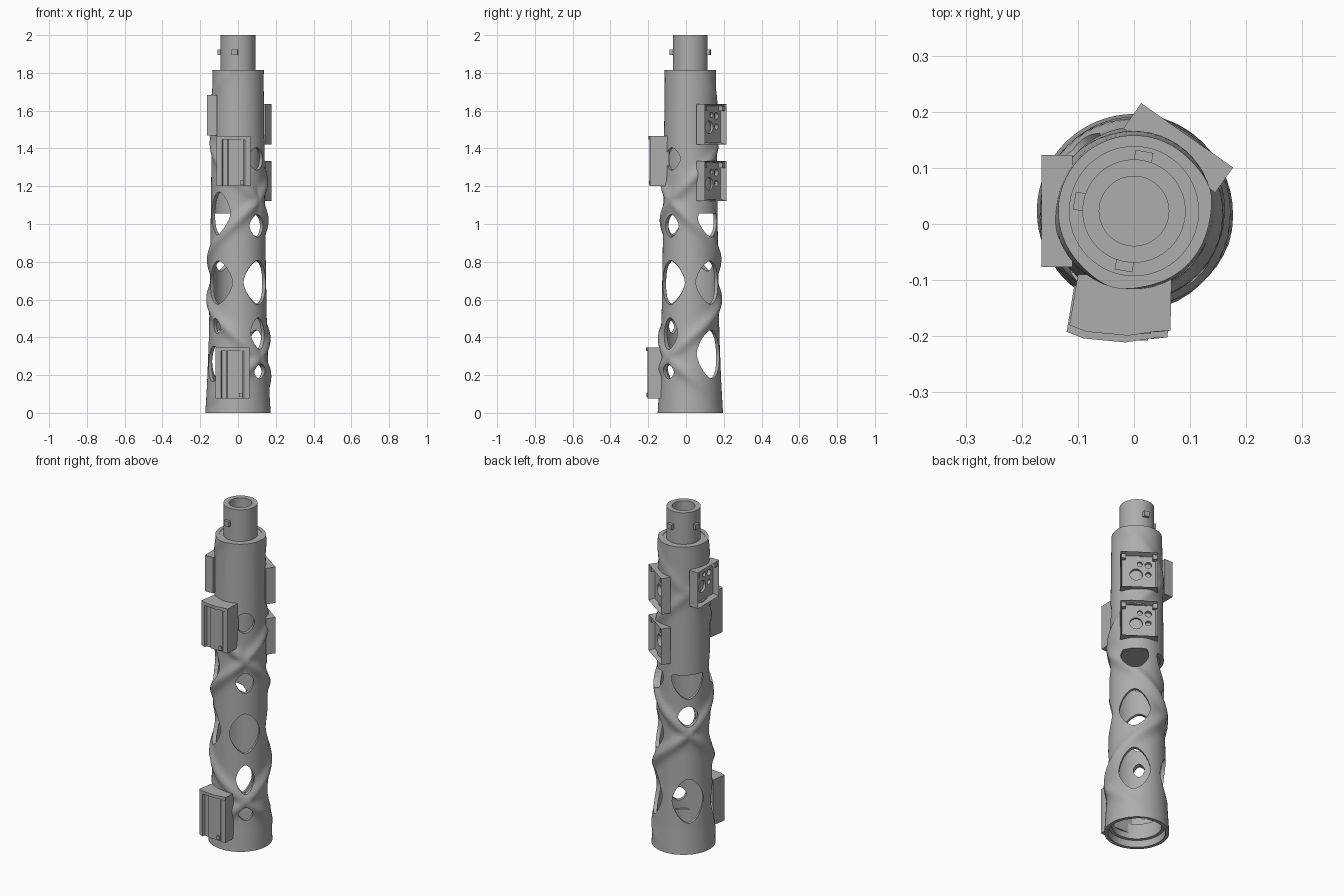
import bpy, bmesh, math
from mathutils import Matrix, Vector

if "Cube" in bpy.data.objects:
    bpy.data.objects.remove(bpy.data.objects["Cube"])

AXIS_Y = 0.023
grey = bpy.data.materials.new("plain grey")
grey.use_nodes = True
COLOUR = (0.42, 0.42, 0.42, 1)
grey.diffuse_color = COLOUR
grey.node_tree.nodes["Principled BSDF"].inputs["Base Color"].default_value = COLOUR


def make(name, bm, smooth=False):
    bmesh.ops.recalc_face_normals(bm, faces=bm.faces)
    mesh = bpy.data.meshes.new(name)
    bm.to_mesh(mesh)
    bm.free()
    mesh.materials.append(grey)
    ob = bpy.data.objects.new(name, mesh)
    bpy.context.collection.objects.link(ob)
    if smooth:
        activate(ob)
        bpy.ops.object.shade_smooth_by_angle(angle=math.radians(35))
    return ob


def activate(ob):
    bpy.ops.object.select_all(action='DESELECT')
    ob.select_set(True)
    bpy.context.view_layer.objects.active = ob


def cut(ob, cutter):
    mod = ob.modifiers.new("cut", 'BOOLEAN')
    mod.operation, mod.solver, mod.object = 'DIFFERENCE', 'EXACT', cutter
    activate(ob)
    bpy.ops.object.modifier_apply(modifier=mod.name)
    bpy.data.objects.remove(cutter)


def radial(angle, z=0.0):
    """Frame on the axis: local x is outward, y is tangential."""
    return Matrix.Translation((0, AXIS_Y, z)) @ Matrix.Rotation(math.radians(angle), 4, 'Z')


def prism(bm, points, offset):
    base = [bm.verts.new(p) for p in points]
    face = bm.faces.new(base)
    out = bmesh.ops.extrude_face_region(bm, geom=[face], use_keep_orig=True)
    top = [v for v in out["geom"] if isinstance(v, bmesh.types.BMVert)]
    bmesh.ops.translate(bm, verts=top, vec=offset)


def block(bm, frame, lo, hi):
    lo, hi = Vector(lo), Vector(hi)
    size = Matrix.Diagonal((*(hi - lo), 1))
    return bmesh.ops.create_cube(bm, size=1, matrix=frame @ Matrix.Translation((lo + hi) / 2) @ size)


def lathe(bm, profile, steps=64):
    verts = [bm.verts.new((r, AXIS_Y, z)) for r, z in profile]
    edges = [bm.edges.new(pair) for pair in zip(verts, verts[1:])]
    bmesh.ops.spin(bm, geom=verts + edges, cent=(0, AXIS_Y, 0), axis=(0, 0, 1),
                   angle=math.tau, steps=steps)
    bmesh.ops.remove_doubles(bm, verts=bm.verts, dist=1e-5)


# Body: tapered tube wrapped by two crossing spiral ridges
BODY_TOP, TURN = 1.815, 433


def base_radius(z):
    stops = [(0, .173), (.15, .164), (.4, .154), (.8, .147), (1.3, .141), (BODY_TOP, .135)]
    for (z0, r0), (z1, r1) in zip(stops, stops[1:]):
        if z <= z1:
            return r0 + (r1 - r0) * (z - z0) / (z1 - z0)
    return stops[-1][1]


def ridge(angle, z):
    total = 0
    for centre in (10 + TURN * (z - .42), -TURN * (z - 1.02)):
        gap = (angle - centre + 180) % 360 - 180
        total = max(total, math.exp(-(gap / 17) ** 2))
    height = .018 if z < 1.2 else max(.006, .018 - .03 * (z - 1.2))
    return total * height * min(1, max(0, z - .03) / .2)


bm = bmesh.new()
SEG, ROWS = 96, 110
rings = []
for side in (0, 1):
    for i in range(ROWS + 1):
        z = BODY_TOP * (i if side == 0 else ROWS - i) / ROWS
        ring = []
        for s in range(SEG):
            a = 360 * s / SEG
            r = base_radius(z) + (ridge(a, z) if side == 0 else -.02)
            ring.append(bm.verts.new(radial(a) @ Vector((r, 0, z))))
        rings.append(ring)
for a, b in zip(rings, rings[1:] + rings[:1]):
    for s in range(SEG):
        t = (s + 1) % SEG
        bm.faces.new((a[s], a[t], b[t], b[s]))
body = make("spiral_body", bm)

# Openings between the ridges: angle, height, half width, half height, highest point
openings = [
    (-45, .69, .083, .118, 2), (-45, .99, .05, .06, 2), (-45, .42, .05, .085, 2),
    (-45, .22, .04, .04, 2), (-45, 1.345, .055, .06, 2),
    (45, .69, .083, .115, 2), (45, .31, .085, .13, 2), (45, 1.02, .075, .09, 1.055),
    (135, .31, .086, .13, 2), (135, .81, .055, .06, 2), (135, 1.03, .086, .12, 1.055),
    (225, .69, .083, .115, 2), (225, 1.055, .07, .115, 2), (225, .46, .03, .04, 2),
    (215, .26, .06, .095, 2)]
bm = bmesh.new()
for angle, z, w, h, limit in openings:
    pts = []
    for i in range(24):
        c, s = math.cos(math.tau * i / 24), math.sin(math.tau * i / 24)
        u = math.copysign(abs(c) ** 1.15, c) * w
        v = math.copysign(abs(s) ** 1.25, s) * h
        pts.append(radial(angle) @ Vector((.09, u, min(z + v, limit))))
    prism(bm, pts, radial(angle).to_3x3() @ Vector((.2, 0, 0)))
cut(body, make("opening_cutter", bm))

# Seats for the open boxes, and a lock slot in the foot
pods = [("upper_back_box", 55, 1.5275), ("lower_back_box", 55, 1.2275), ("side_box", 180, 1.575)]
bm = bmesh.new()
for name, angle, z in pods:
    block(bm, radial(angle, z), (.113, -.09, -.095), (.3, .09, .095))
block(bm, radial(60), (.1, -.03, -.1), (.158, .03, .05))
cut(body, make("seat_cutter", bm))
activate(body)
bpy.ops.object.shade_smooth_by_angle(angle=math.radians(35))

# Core with the hollow spigot on top
bm = bmesh.new()
lathe(bm, [(0, 1.055), (.122, 1.055), (.118, 1.812), (.092, 1.812), (.092, 2),
           (.062, 2), (.062, 1.7), (0, 1.7)])
make("core_and_spigot", bm, True)

# Ring inside the foot
bm = bmesh.new()
lathe(bm, [(.133, .04), (.155, .04), (.148, .13), (.133, .13), (.133, .04)])
make("foot_ring", bm, True)

# Locking pins on the spigot
bm = bmesh.new()
for angle in (80, 170, 260):
    block(bm, radial(angle), (.08, -.016, 1.895), (.108, .016, 1.925))
make("spigot_pins", bm)

# Open boxes with a drilled floor
for name, angle, z in pods:
    bm = bmesh.new()
    frame = radial(angle, z)
    block(bm, frame, (.11, -.1, -.107), (.165, .1, .107))
    out = frame.to_3x3() @ Vector((1, 0, 0))
    bm.normal_update()
    face = max(bm.faces, key=lambda f: f.normal.dot(out))
    bmesh.ops.inset_region(bm, faces=[face], thickness=.015)
    bmesh.ops.translate(bm, verts=face.verts, vec=out * -.032)
    ob = make(name, bm)
    bm = bmesh.new()
    for y, v, r in ((-.015, -.015, .034), (.05, .045, .018), (.05, -.012, .015), (.005, .05, .014)):
        bmesh.ops.create_cone(bm, cap_ends=True, segments=24, radius1=r, radius2=r, depth=.06,
                              matrix=frame @ Matrix.Translation((.13, y, v)) @ Matrix.Rotation(math.pi / 2, 4, 'Y'))
    cut(ob, make("hole_cutter", bm))
    bm = bmesh.new()
    for side in (-1, 1):
        y = side * .084
        block(bm, frame, (.13, y - .012, .07), (.158, y + .012, .097))
    make(name + "_corner_posts", bm)

# Front housings: grooved block under a full cap
outline = [(-.1, -.09), (-.115, -.18), (-.085, -.192), (-.01, -.199), (.035, -.192), (.065, -.19), (.067, -.09)]
grooved = outline[:3] + [(-.08, -.178), (-.055, -.178), (-.05, -.187), (.03, -.187), (.036, -.193)] + outline[5:]
for name, z0, z1, dx, dy in (("upper_front_housing", 1.2, 1.465, 0, 0),
                             ("lower_front_housing", .075, .345, -.005, -.012)):
    bm = bmesh.new()
    for shape, low, high in ((grooved, z0, z1 - .018), (outline, z1 - .018, z1)):
        prism(bm, [(x + dx, y + dy, low) for x, y in shape], (0, 0, high - low))
    block(bm, Matrix.Translation((dx, dy, z0)), (.01, -.196, .008), (.03, -.18, .03))
    make(name, bm)
